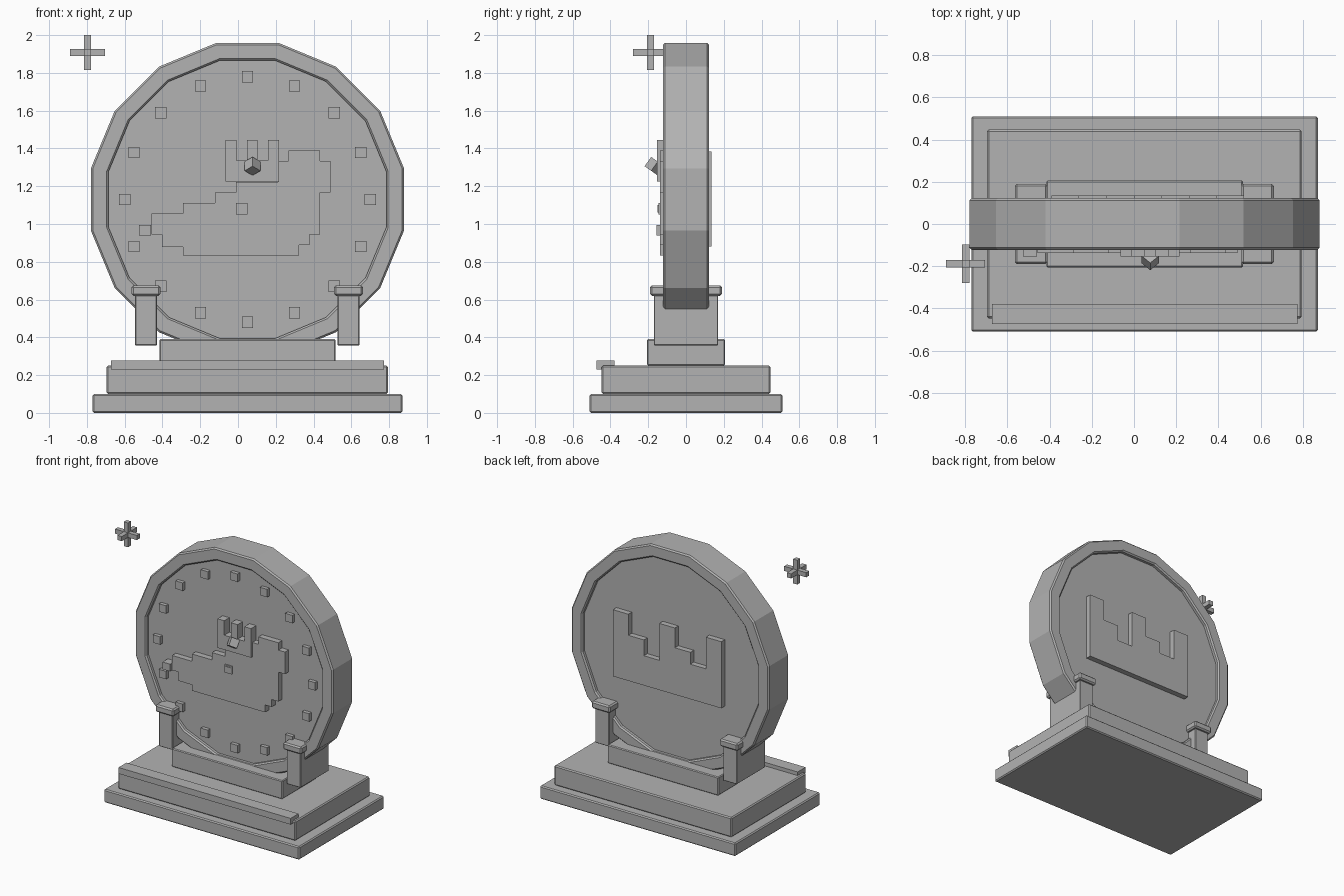
import bpy, bmesh, math
from mathutils import Matrix, Vector

if "Cube" in bpy.data.objects:
    bpy.data.objects.remove(bpy.data.objects["Cube"])

grey = bpy.data.materials.new("plain_grey")
grey.diffuse_color = (0.45, 0.45, 0.45, 1)
grey.use_nodes = True
grey.node_tree.nodes["Principled BSDF"].inputs["Base Color"].default_value = grey.diffuse_color
CX, CZ = 0.05, 1.13          # disc centre


def finish(name, bm, bevel=0):
    bmesh.ops.recalc_face_normals(bm, faces=bm.faces)
    me = bpy.data.meshes.new(name)
    bm.to_mesh(me)
    bm.free()
    ob = bpy.data.objects.new(name, me)
    bpy.context.collection.objects.link(ob)
    me.materials.append(grey)
    if bevel:
        m = ob.modifiers.new("bevel", 'BEVEL')
        m.width, m.segments, m.limit_method = bevel, 1, 'ANGLE'
    return ob


def box(name, x0, x1, y0, y1, z0, z1, bevel=0):
    bm = bmesh.new()
    mat = Matrix.Translation(((x0 + x1) / 2, (y0 + y1) / 2, (z0 + z1) / 2)) @ \
        Matrix.Diagonal((x1 - x0, y1 - y0, z1 - z0, 1))
    bmesh.ops.create_cube(bm, size=1, matrix=mat)
    return finish(name, bm, bevel)


def plate(name, outline, y0, y1):
    """Extrude an x/z outline from y0 to y1."""
    bm = bmesh.new()
    face = bm.faces.new([bm.verts.new((x, y0, z)) for x, z in outline])
    ext = bmesh.ops.extrude_face_region(bm, geom=[face])
    verts = [v for v in ext["geom"] if isinstance(v, bmesh.types.BMVert)]
    bmesh.ops.translate(bm, verts=verts, vec=(0, y1 - y0, 0))
    return finish(name, bm)


def ring_points(r):
    return [(CX + r * math.cos(math.radians(22.5 * i + 11.25)),
             CZ + r * math.sin(math.radians(22.5 * i + 11.25))) for i in range(16)]


# stepped base
box("base_slab", -0.77, 0.87, -0.51, 0.51, 0, 0.1, 0.008)
box("base_step", -0.695, 0.794, -0.447, 0.447, 0.1, 0.25, 0.008)
box("base_block", -0.415, 0.516, -0.206, 0.206, 0.25, 0.39, 0.006)
box("front_strip", -0.672, 0.773, -0.473, -0.378, 0.23, 0.277)

# clamping posts with caps
for side, cx in (("left", -0.487), ("right", 0.585)):
    box(side + "_post", cx - 0.058, cx + 0.058, -0.17, 0.17, 0.357, 0.622, 0.004)
    box(side + "_post_cap", cx - 0.077, cx + 0.077, -0.19, 0.19, 0.62, 0.675, 0.01)

# sixteen-sided rim, swept profile of (radius, y)
profile = [(0.835, -0.122), (0.845, -0.112), (0.845, 0.112), (0.835, 0.122),
           (0.76, 0.122), (0.75, 0.112), (0.75, -0.112), (0.76, -0.122)]
bm = bmesh.new()
rings = [[bm.verts.new((x, y, z)) for x, z in ring_points(r)] for r, y in profile]
for a, b in zip(rings, rings[1:] + rings[:1]):
    for i in range(16):
        j = (i + 1) % 16
        bm.faces.new((a[i], a[j], b[j], b[i]))
finish("rim", bm)
plate("disc", ring_points(0.752), -0.092, 0.092)

# square studs around the face
for i in range(16):
    a = math.radians(22.5 * i)
    x, z = CX + 0.65 * math.cos(a), CZ + 0.65 * math.sin(a)
    box("stud", x - 0.03, x + 0.03, -0.12, -0.09, z - 0.03, z + 0.03)

# blocky animal relief on a grid of small squares
U, X0, Z0 = 0.0557, -0.457, 0.833
cells = [(0, 2), (0, 4), (3, 4), (3, 5), (6, 5), (6, 6), (8, 6), (8, 7), (12, 7),
         (12, 9), (13, 9), (13, 10), (16, 10), (16, 9), (17, 9), (17, 6), (16, 6),
         (16, 2), (15, 2), (15, 1), (14, 1), (14, 0), (3, 0), (3, 1), (3, 0.9),
         (3, 0.8), (1, 0.8), (1, 2)]
cells = [c for c in cells if c not in ((3, 1), (3, 0.9))]
plate("animal_body", [(X0 + U * i, Z0 + U * j) for i, j in cells], -0.137, -0.09)
box("snout", -0.525, -0.46, -0.155, -0.09, 0.94, 0.995)
box("eye_surround", -0.01, 0.05, -0.145, -0.13, 1.05, 1.11)
box("eye", 0, 0.04, -0.15, -0.14, 1.06, 1.10)

# small crown on the animal
box("crown_band", -0.065, 0.216, -0.153, -0.09, 1.225, 1.335)
for x in (-0.065, 0.048, 0.16):
    box("crown_point", x, x + 0.056, -0.153, -0.09, 1.335, 1.445)

# gem balanced corner first
s, t = 1 / math.sqrt(3), 1 / math.sqrt(6)
rot = Matrix(((0, -math.sqrt(0.5), math.sqrt(0.5)), (s, s, s), (2 * t, -t, -t))).to_4x4()
bm = bmesh.new()
bmesh.ops.create_cube(bm, size=0.06, matrix=Matrix.Translation((0.077, -0.167, 1.306)) @ rot)
finish("gem", bm)

# large crown skyline on the back
drops = [0, 0.24, 0.15, 0, 0.28, 0.16, 0]
w = 0.91 / 7
top = []
for i, d in enumerate(drops):
    top += [(-0.39 + w * i, 1.385 - d), (-0.39 + w * (i + 1), 1.385 - d)]
plate("back_crown", [(-0.39, 0.88)] + top + [(0.52, 0.88)], 0.09, 0.134)

# floating sparkle of three crossed bars
centre = Vector((-0.797, -0.188, 1.908))
for axis in range(3):
    h = [0.0175] * 3
    h[axis] = 0.092
    box("sparkle_bar", *[c + k * e for c, e in zip(centre, h) for k in (-1, 1)])
